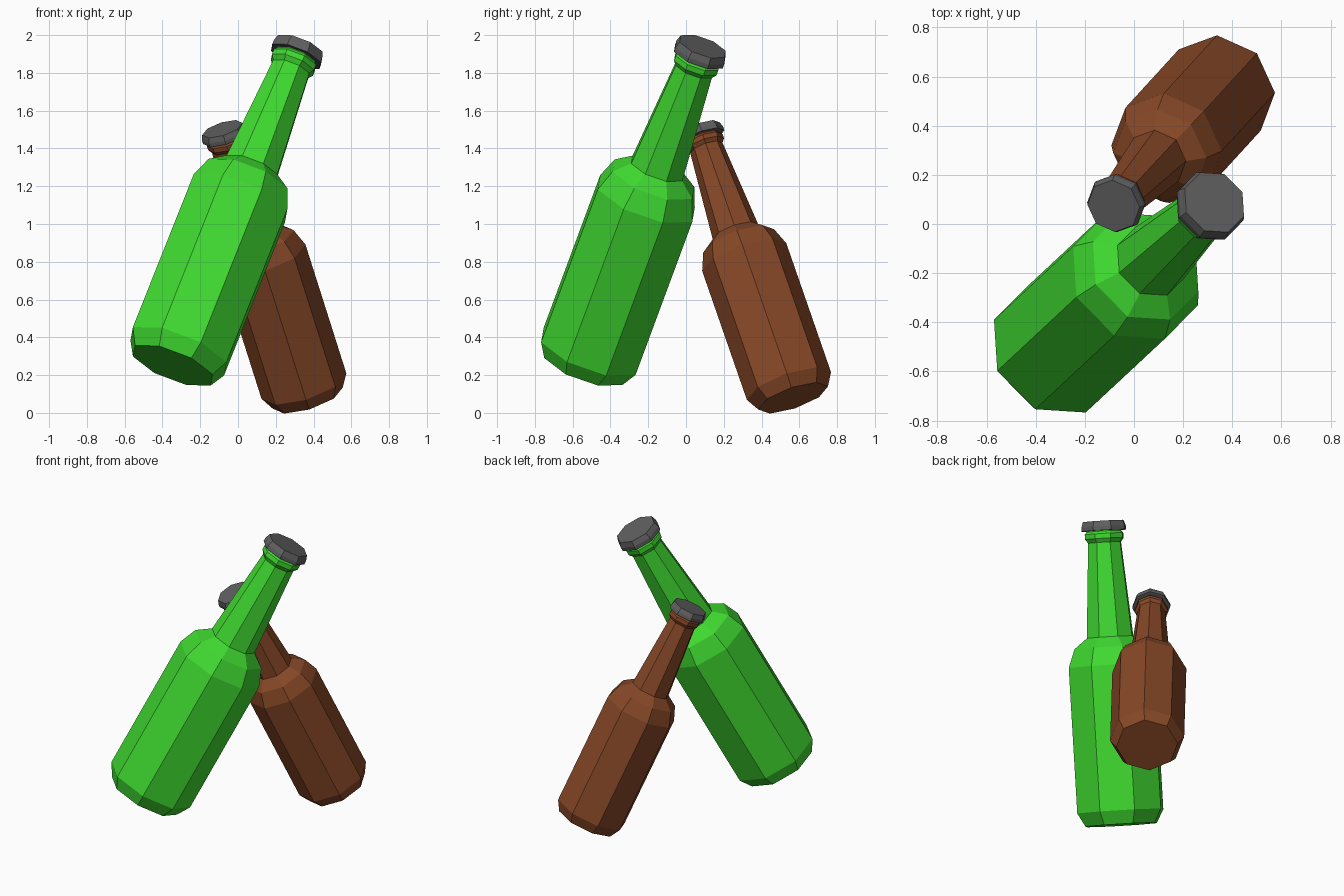
import bpy
import math
from mathutils import Vector

if "Cube" in bpy.data.objects:
    bpy.data.objects.remove(bpy.data.objects["Cube"])

SIDES = 8
# (radius, height along axis)
BODY = [(0.236, 0.0), (0.285, 0.085), (0.285, 1.0), (0.24, 1.115), (0.154, 1.18),
        (0.109, 1.775), (0.128, 1.80), (0.128, 1.83), (0.115, 1.845), (0.115, 1.87)]
CAP = [(0.147, 1.85), (0.147, 1.875), (0.135, 1.91)]


def material(name, rgb):
    mat = bpy.data.materials.new(name)
    mat.diffuse_color = (*rgb, 1.0)
    mat.use_nodes = True
    mat.node_tree.nodes["Principled BSDF"].inputs["Base Color"].default_value = mat.diffuse_color
    return mat


def lathe(name, profile, mat, phase):
    """Faceted solid of revolution with closed ends."""
    verts, faces = [], []
    for r, z in profile:
        for i in range(SIDES):
            a = phase + 2 * math.pi * i / SIDES
            verts.append((r * math.cos(a), r * math.sin(a), z))
    for k in range(len(profile) - 1):
        for i in range(SIDES):
            j = (i + 1) % SIDES
            a, b = k * SIDES, (k + 1) * SIDES
            faces.append((a + i, a + j, b + j, b + i))
    faces.append(tuple(reversed(range(SIDES))))
    last = (len(profile) - 1) * SIDES
    faces.append(tuple(range(last, last + SIDES)))
    mesh = bpy.data.meshes.new(name)
    mesh.from_pydata(verts, [], faces)
    mesh.materials.append(mat)
    obj = bpy.data.objects.new(name, mesh)
    bpy.context.collection.objects.link(obj)
    return obj


def bottle(name, base, top, phase, mat, cap_mat):
    """Bottle and cap laid along the line from base to top."""
    base, axis = Vector(base), Vector(top) - Vector(base)
    rot = Vector((0, 0, 1)).rotation_difference(axis)
    scale = axis.length / CAP[-1][1]
    for part, profile, m in (("glass", BODY, mat), ("cap", CAP, cap_mat)):
        obj = lathe(f"{name}_{part}", profile, m, math.radians(phase))
        obj.rotation_mode = 'QUATERNION'
        obj.rotation_quaternion = rot
        obj.location = base
        obj.scale = (scale,) * 3


green = material("green_glass", (0.05, 0.70, 0.03))
brown = material("brown_glass", (0.24, 0.064, 0.02))
grey = material("cap_metal", (0.115, 0.115, 0.115))

# Tall green bottle leaning right and back, smaller brown one leaning the other way
bottle("green_bottle", (-0.345, -0.538, 0.251), (0.327, 0.088, 1.94), 22.5, green, grey)
bottle("brown_bottle", (0.369, 0.567, 0.079), (-0.083, 0.073, 1.503), 0, brown, grey)
